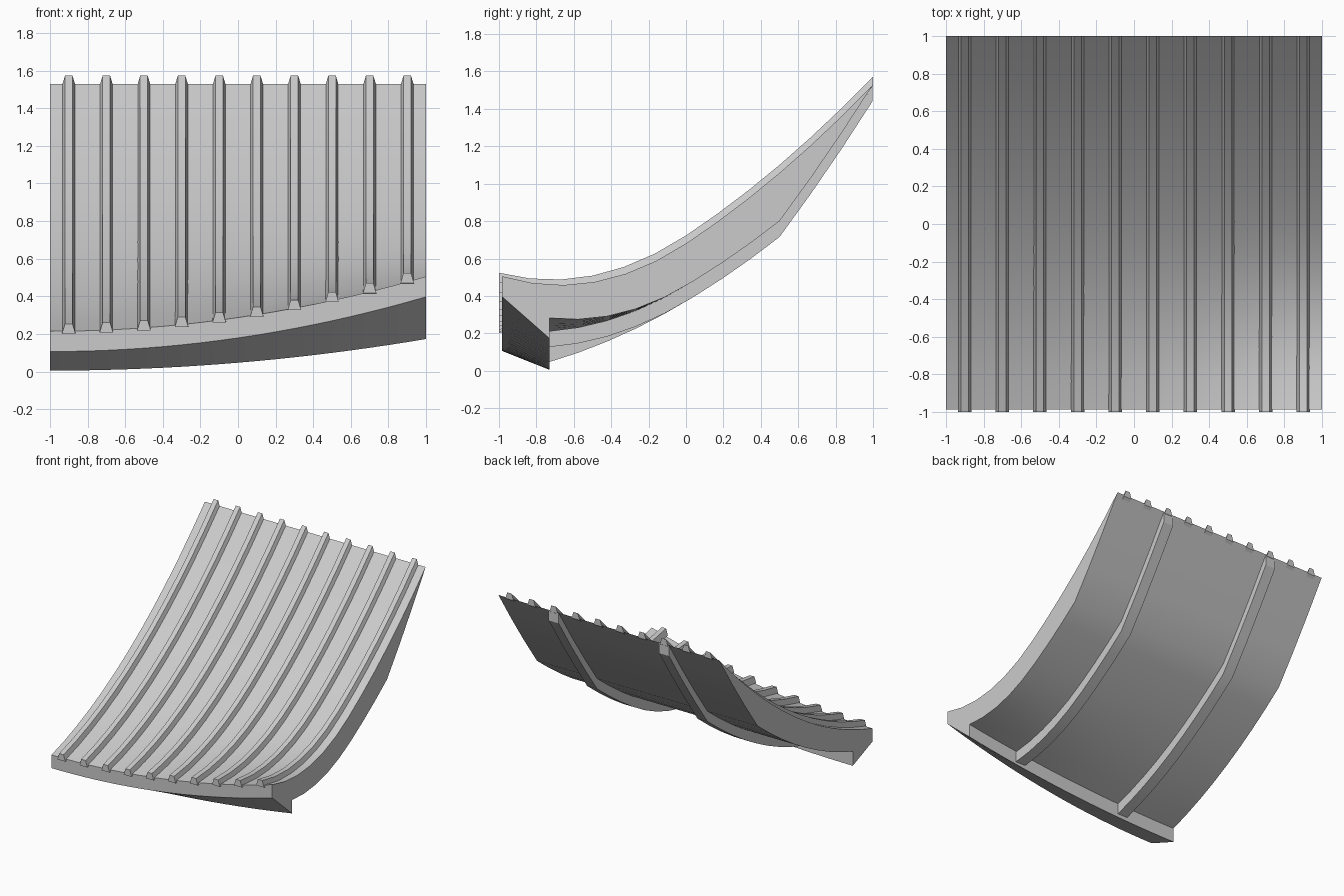
import bpy, bmesh, math

cube = bpy.data.objects.get("Cube")
if cube:
    bpy.data.objects.remove(cube, do_unlink=True)

grey = bpy.data.materials.new("plain_grey")
grey.use_nodes = True
colour = (0.6, 0.6, 0.6, 1)
grey.diffuse_color = colour
grey.node_tree.nodes["Principled BSDF"].inputs["Base Color"].default_value = colour

FRONT, LIP, KNEE = -0.985, -0.73, 0.5


def lift(x, y):
    """Upturned eave: grows towards the front and the +x corner."""
    return 0.3 * min(y, 0) ** 2 * ((x + 1) / 2) ** 2


def top(x, y):
    return 0.68 + 0.66 * y + 0.19 * y * y + lift(x, y)


def under(x, y):
    if y > KNEE:
        t = (y - KNEE) / (1 - KNEE)
        return 0.8 + 0.73 * t - 0.06 * t * (1 - t)
    return 0.455 + 0.595 * y + 0.19 * y * y + lift(x, y)


def spread(a, b, n):
    return [a + (b - a) * i / n for i in range(n + 1)]


def loft(name, rings):
    """Skin a row of closed rings and cap both ends."""
    bm = bmesh.new()
    rows = [[bm.verts.new(p) for p in ring] for ring in rings]
    n = len(rows[0])
    for a, b in zip(rows, rows[1:]):
        for i in range(n):
            j = (i + 1) % n
            bm.faces.new((a[i], a[j], b[j], b[i]))
    bm.faces.new(rows[0])
    bm.faces.new(rows[-1])
    bmesh.ops.recalc_face_normals(bm, faces=bm.faces)
    mesh = bpy.data.meshes.new(name)
    bm.to_mesh(mesh)
    bm.free()
    mesh.materials.append(grey)
    ob = bpy.data.objects.new(name, mesh)
    bpy.context.collection.objects.link(ob)
    bpy.ops.object.select_all(action='DESELECT')
    ob.select_set(True)
    bpy.context.view_layer.objects.active = ob
    bpy.ops.object.shade_smooth_by_angle(angle=math.radians(30))
    return ob


# Curved roof slab with a thick front eave and a lip behind it
under_ys = spread(1, KNEE, 3)[1:] + spread(KNEE, LIP, 8)[1:]


def slab_ring(x):
    ring = [(x, y, top(x, y)) for y in spread(FRONT, 1, 12)]
    ring += [(x, y, under(x, y)) for y in under_ys]
    ring.append((x, LIP, 0.005 + 1.05 * lift(x, LIP)))
    ring.append((x, FRONT, top(x, FRONT) - 0.108))
    return ring


loft("roof_slab", [slab_ring(x) for x in spread(-1, 1, 20)])

# Raised trapezoid ribs running down the roof
for k in range(10):
    cx = -0.9 + 0.2 * k

    def rib_ring(y):
        z = top(cx, y)
        return [(cx + dx, y, z + dz) for dx, dz in
                ((-0.036, -0.01), (-0.02, 0.043), (0.02, 0.043), (0.036, -0.01))]

    loft(f"roof_rib_{k + 1}", [rib_ring(y) for y in spread(-1, 1, 12)])

# Two rafters under the slab
for side, cx in (("right", -0.5), ("left", 0.5)):
    def rafter_ring(y):
        z = under(cx, y)
        return [(cx + dx, y, z + dz) for dx, dz in
                ((-0.045, 0.0), (0.045, 0.0), (0.045, -0.085), (-0.045, -0.085))]

    loft(f"rafter_{side}", [rafter_ring(y) for y in [0.998] + under_ys])
